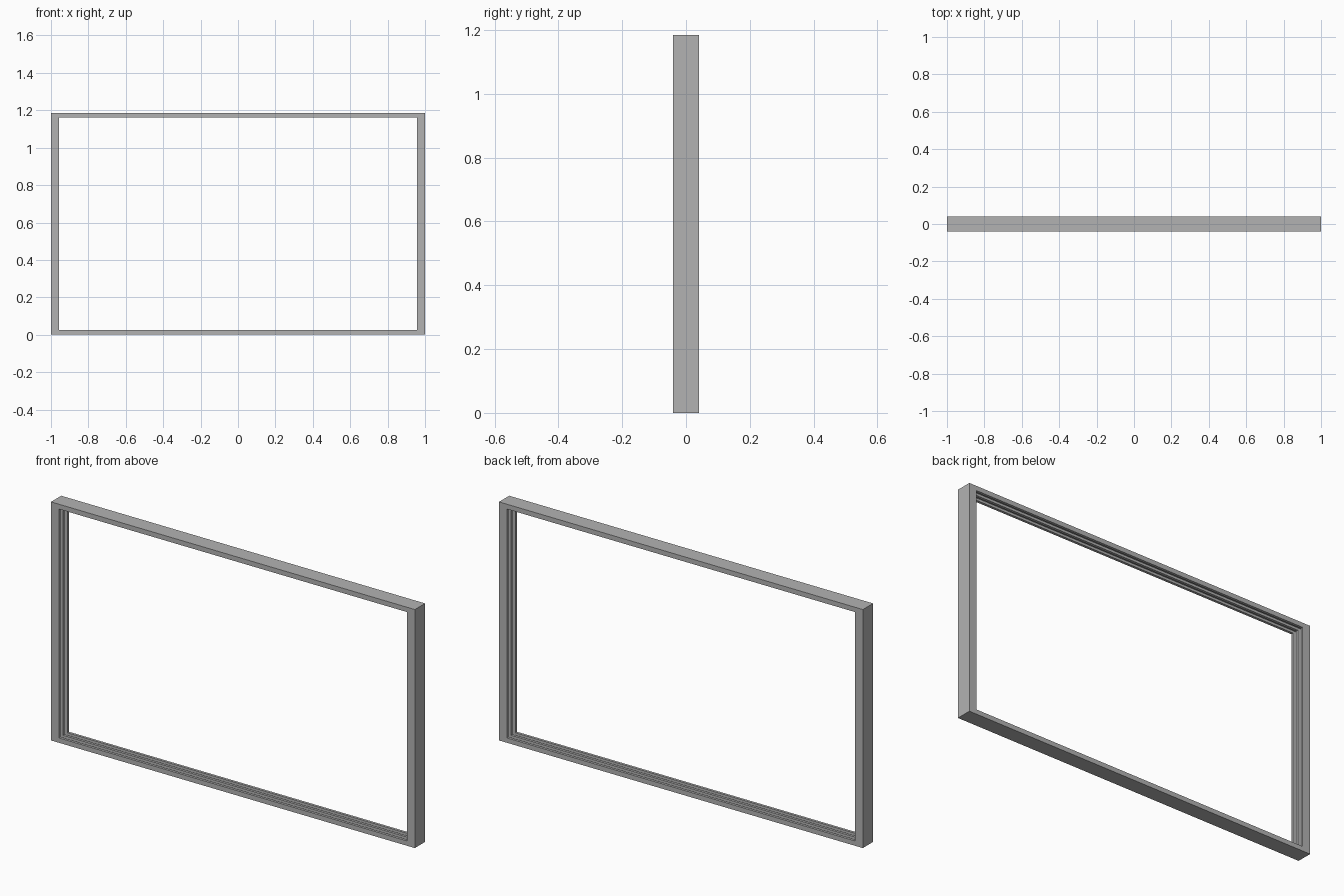
import bpy
import bmesh

cube = bpy.data.objects.get("Cube")
if cube:
    bpy.data.objects.remove(cube, do_unlink=True)

WIDTH, HEIGHT, DEPTH = 2.0, 1.185, 0.08
JAMB, RAIL = 0.043, 0.024      # face widths of the sides and of the head and sill
RIB = 0.013                    # thickness of each upstanding rib
FLOOR = 0.5                    # how far in the channel floors reach

# Metal finish
metal = bpy.data.materials.new("grey_metal")
metal.use_nodes = True
colour = (0.45, 0.45, 0.45, 1)
metal.diffuse_color = colour
bsdf = metal.node_tree.nodes["Principled BSDF"]
bsdf.inputs["Base Color"].default_value = colour

# Cross-section: (depth, share of the face width), three ribs and two channels
half, mid = DEPTH / 2, RIB / 2
front = [(-half, 0), (-half, 1), (-half + RIB, 1), (-half + RIB, FLOOR),
         (-mid, FLOOR), (-mid, 1)]
profile = front + [(-y, inset) for y, inset in reversed(front)]

# Sweep the cross-section round the four mitred corners
bm = bmesh.new()
rings = []
for sx, sz in ((-1, -1), (1, -1), (1, 1), (-1, 1)):
    rings.append([bm.verts.new((sx * (WIDTH / 2 - JAMB * inset), y,
                                HEIGHT / 2 + sz * (HEIGHT / 2 - RAIL * inset)))
                  for y, inset in profile])
n = len(profile)
for i in range(4):
    a, b = rings[i], rings[(i + 1) % 4]
    for j in range(n):
        k = (j + 1) % n
        bm.faces.new((a[j], b[j], b[k], a[k]))
bmesh.ops.recalc_face_normals(bm, faces=bm.faces)

mesh = bpy.data.meshes.new("window_frame")
bm.to_mesh(mesh)
bm.free()
mesh.materials.append(metal)
frame = bpy.data.objects.new("window_frame", mesh)
bpy.context.collection.objects.link(frame)
